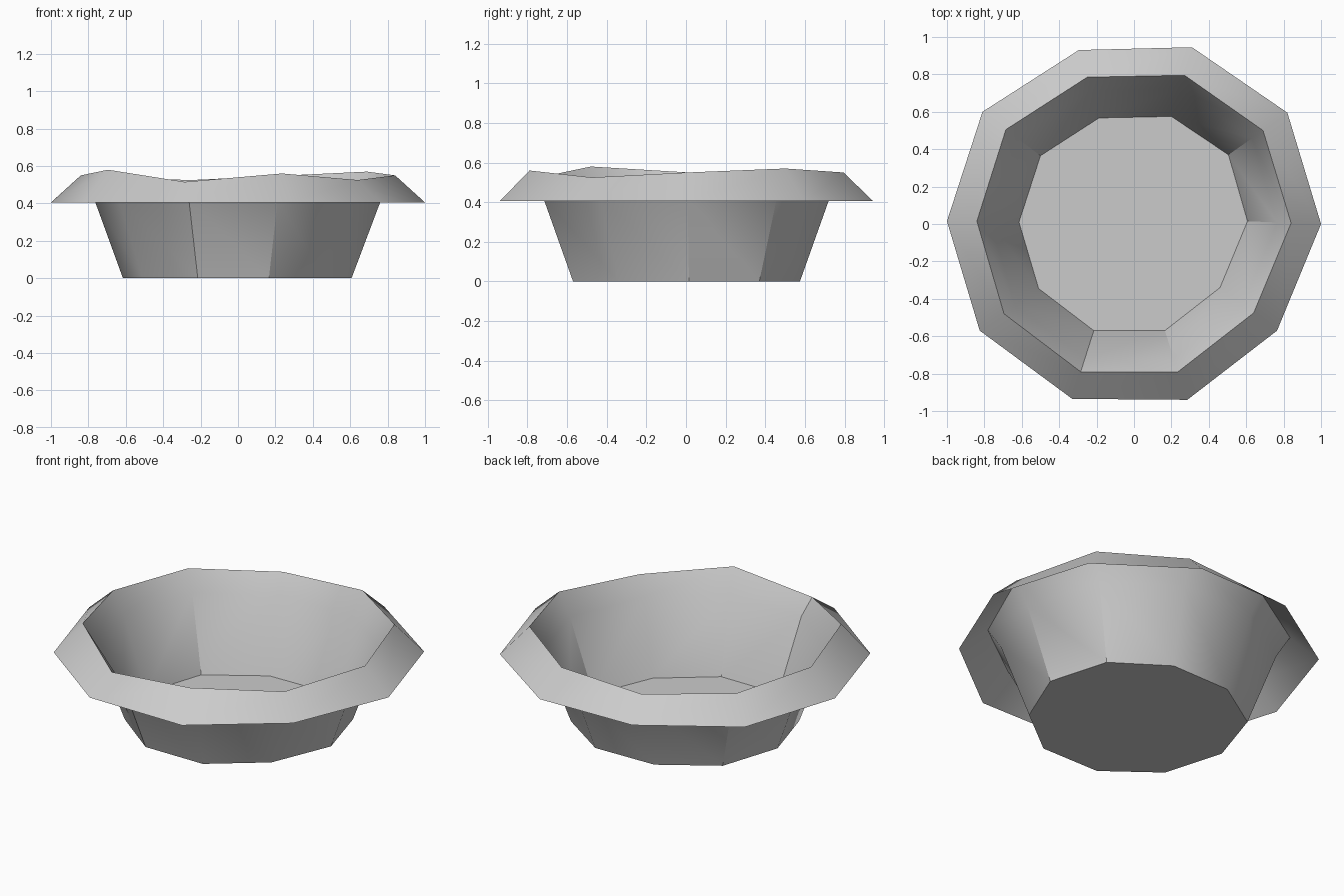
import bpy
import bmesh
import math
from mathutils import Vector

if "Cube" in bpy.data.objects:
    bpy.data.objects.remove(bpy.data.objects["Cube"])

# Slightly irregular ten-sided rings, anticlockwise from +x
base_xy = [(.607, .015), (.505, .37), (.20, .575), (-.187, .567), (-.50, .365),
           (-.615, .01), (-.51, -.345), (-.215, -.57), (.165, -.57), (.46, -.34)]
crest = [(.84, .005, .55), (.69, .50, .57), (.27, .795, .55), (-.25, .785, .525),
         (-.685, .505, .537), (-.84, .015, .55), (-.695, -.48, .58),
         (-.285, -.79, .515), (.235, -.79, .56), (.64, -.475, .525)]
lip_xy = [(1, 0), (.82, .595), (.31, .945), (-.295, .93), (-.81, .60),
          (-1, .015), (-.825, -.57), (-.33, -.935), (.285, -.94), (.765, -.57)]

base = [Vector((x, y, 0)) for x, y in base_xy]
crest = [Vector(p) for p in crest]
lip = [Vector((x, y, .405)) for x, y in lip_xy]

# Ring where the wall begins to flare out
shoulder = [b.lerp(c, .68) for b, c in zip(base, crest)]
for p in shoulder:
    p.z = .42

# Open sheet: floor, wall, flare, then the rim turned down and outward
bm = bmesh.new()
rings = [[bm.verts.new(p) for p in ring] for ring in (base, shoulder, crest, lip)]
bm.faces.new(rings[0])
for a, b in zip(rings, rings[1:]):
    for i in range(len(a)):
        j = (i + 1) % len(a)
        bm.faces.new((a[j], a[i], b[i], b[j]))

mesh = bpy.data.meshes.new("bowl")
bm.to_mesh(mesh)
bm.free()
bowl = bpy.data.objects.new("bowl", mesh)
bpy.context.collection.objects.link(bowl)

# Soft wall facets, crisp floor and rim edges
bpy.context.view_layer.objects.active = bowl
bowl.select_set(True)
bpy.ops.object.shade_smooth_by_angle(angle=math.radians(35))
